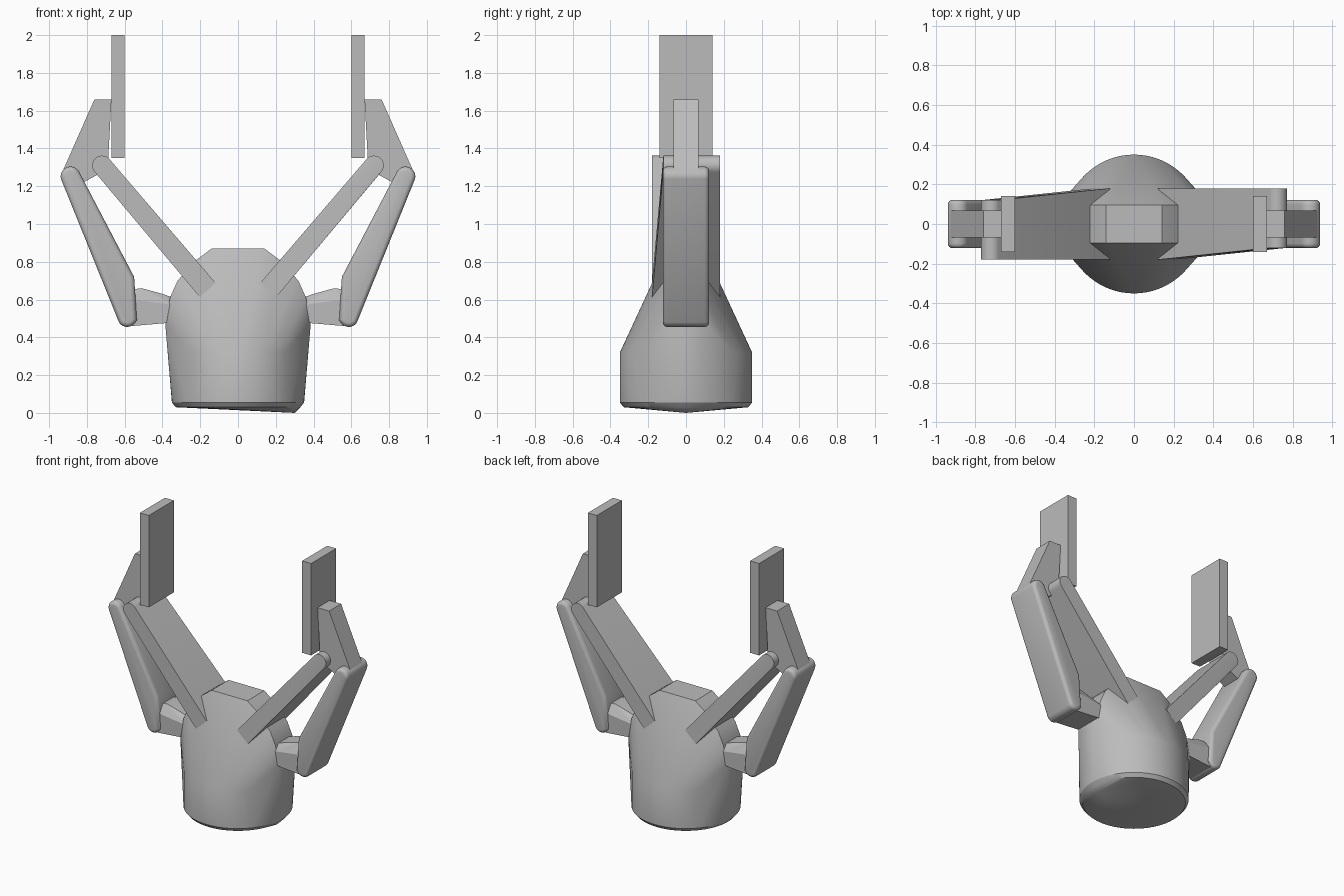
import bpy, bmesh, math

cube = bpy.data.objects.get("Cube")
if cube:
    bpy.data.objects.remove(cube, do_unlink=True)

grey = bpy.data.materials.new("plain grey")
grey.use_nodes = True
colour = (0.5, 0.5, 0.5, 1)
grey.diffuse_color = colour
grey.node_tree.nodes["Principled BSDF"].inputs["Base Color"].default_value = colour


def circle(cx, cy, r, n):
    return [(cx + r * math.cos(math.tau * i / n), cy + r * math.sin(math.tau * i / n))
            for i in range(n)]


def slab(profile, y0, y1):
    """Points of an x-z profile repeated at two depths."""
    return [(x, y, z) for y in (y0, y1) for x, z in profile]


def solid(name, points, turn=0, bevel=0, smooth=True):
    """Convex solid around the points, optionally with rounded edges."""
    bm = bmesh.new()
    for p in points:
        bm.verts.new(p)
    bmesh.ops.convex_hull(bm, input=bm.verts[:])
    bmesh.ops.delete(bm, geom=[v for v in bm.verts if not v.link_faces], context='VERTS')
    bmesh.ops.dissolve_limit(bm, angle_limit=math.radians(0.5), verts=bm.verts[:], edges=bm.edges[:])
    bmesh.ops.recalc_face_normals(bm, faces=bm.faces[:])
    if bevel:
        sharp = [e for e in bm.edges if e.calc_face_angle(0) > math.radians(50)]
        bmesh.ops.bevel(bm, geom=sharp, offset=bevel, segments=4, profile=0.5, affect='EDGES')
    mesh = bpy.data.meshes.new(name)
    bm.to_mesh(mesh)
    bm.free()
    mesh.materials.append(grey)
    ob = bpy.data.objects.new(name, mesh)
    ob.rotation_euler.z = turn
    bpy.context.collection.objects.link(ob)
    if smooth:
        bpy.ops.object.select_all(action='DESELECT')
        ob.select_set(True)
        bpy.context.view_layer.objects.active = ob
        bpy.ops.object.shade_smooth_by_angle(angle=math.radians(30))
    return ob


# Body: round base tapering to a narrow wedge top, with a slightly tilted underside
body = [(0.3, 0, 0)]
for r, z in ((0.33, 0.03), (0.35, 0.055), (0.35, 0.32)):
    body += [(x, y, z) for x, y in circle(0, 0, r, 64)]
for x, z in ((0.385, 0.47), (0.36, 0.61), (0.32, 0.7), (0.22, 0.81), (0.14, 0.87)):
    body += [(sx * x, sy * 0.095, z) for sx in (-1, 1) for sy in (-1, 1)]
solid("body", body)

# Each side is the same linkage turned half way round
for side, turn in (("left", 0), ("right", math.pi)):
    # Wide inner arm, tapered on one edge only
    tip = circle(0.72, 1.31, 0.052, 24)
    arm = slab([(0.12, 0.69), (0.2, 0.61)], -0.18, 0.18) + slab(tip, -0.12, 0.18)
    solid(side + "_inner_arm", arm, turn)

    # Outer link with rounded ends
    link = circle(0.887, 1.252, 0.052, 24) + circle(0.587, 0.505, 0.05, 24)
    link += [(0.55, 0.72), (0.535, 0.49)]
    solid(side + "_outer_link", slab(link, -0.122, 0.122), turn, bevel=0.024)

    # Short mount joining the outer link to the body
    mount = slab([(0.33, 0.48), (0.33, 0.57), (0.56, 0.6), (0.56, 0.46)], -0.1, 0.1)
    mount += slab([(0.33, 0.605), (0.4, 0.63), (0.51, 0.66), (0.55, 0.655)], -0.06, 0.06)
    solid(side + "_mount", mount, turn, smooth=False)

    # Finger bracket and flat grip pad
    finger = [(0.67, 1.66), (0.76, 1.66), (0.937, 1.26), (0.93, 1.24), (0.815, 1.222), (0.69, 1.29)]
    solid(side + "_finger", slab(finger, -0.067, 0.067), turn, smooth=False)
    pad = [(0.6, 1.35), (0.67, 1.35), (0.67, 2), (0.6, 2)]
    solid(side + "_grip_pad", slab(pad, -0.14, 0.14), turn, smooth=False)
